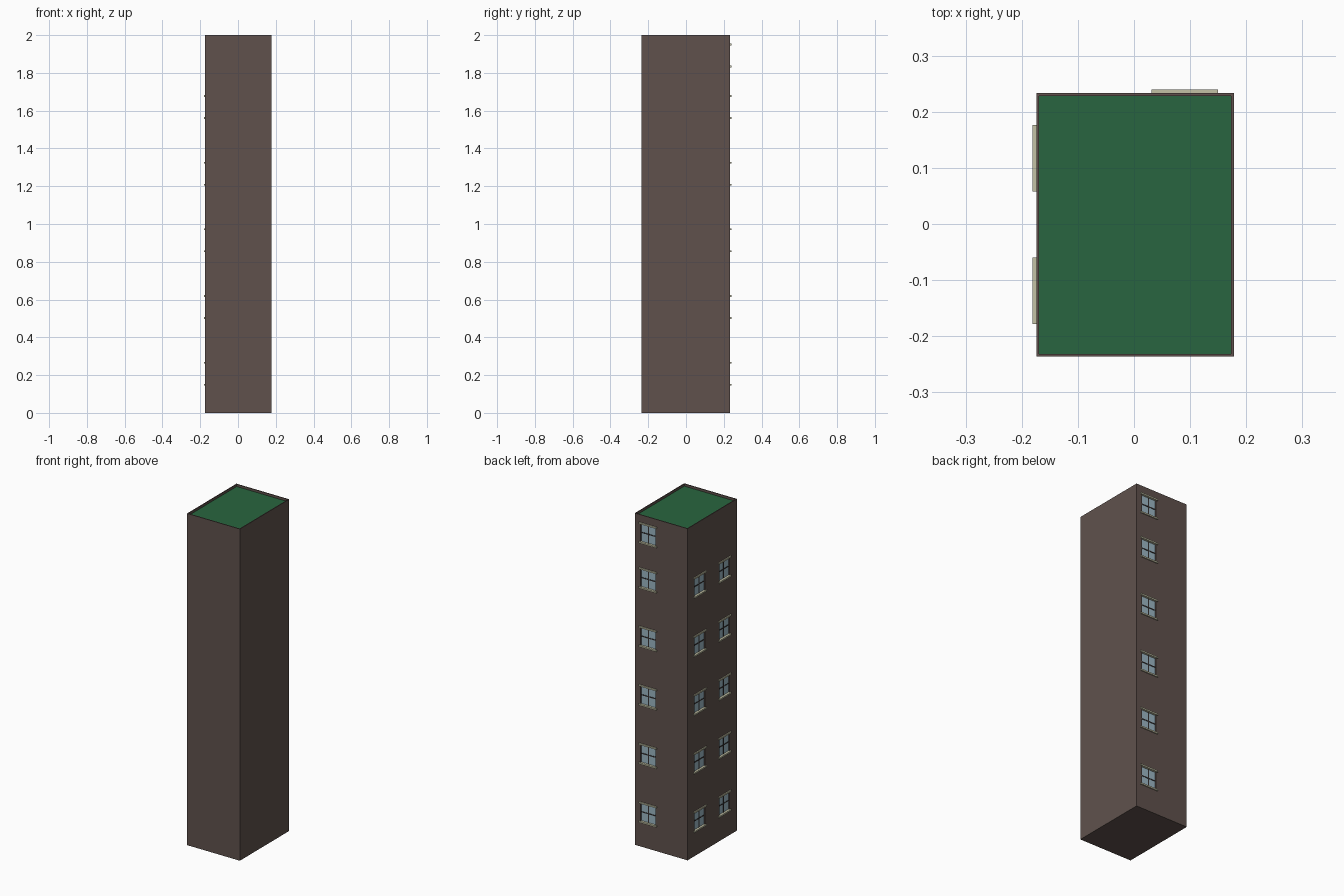
import bpy, bmesh
from mathutils import Matrix, Vector

if "Cube" in bpy.data.objects:
    bpy.data.objects.remove(bpy.data.objects["Cube"])


def material(name, rgb):
    m = bpy.data.materials.new(name)
    m.diffuse_color = (*rgb, 1)
    m.use_nodes = True
    m.node_tree.nodes["Principled BSDF"].inputs["Base Color"].default_value = m.diffuse_color
    return m


WALL = material("brown_wall", (0.115, 0.083, 0.073))
ROOF = material("green_roof", (0.022, 0.13, 0.05))
TRIM = material("cream_trim", (0.55, 0.54, 0.38))
GLASS = material("blue_glass", (0.33, 0.47, 0.55))
BAR = material("dark_bar", (0.035, 0.03, 0.03))

X0, X1, Y0, Y1, H = -0.174, 0.178, -0.2365, 0.2335, 2.0
RIM, DROP, DEPTH = 0.005, 0.015, 0.008
WIN_W, WIN_H, TRIM_W, TRIM_H, OUT = 0.098, 0.116, 0.118, 0.009, 0.0065


def boxes(name, items, mat):
    """One object out of (low corner, high corner, transform) boxes."""
    bm = bmesh.new()
    for lo, hi, xf in items:
        lo, hi = Vector(lo), Vector(hi)
        bmesh.ops.create_cube(bm, size=1, matrix=xf @ Matrix.Translation((lo + hi) / 2)
                              @ Matrix.Diagonal((*(hi - lo), 1)))
    bmesh.ops.recalc_face_normals(bm, faces=bm.faces)
    me = bpy.data.meshes.new(name)
    bm.to_mesh(me)
    bm.free()
    me.materials.append(mat)
    ob = bpy.data.objects.new(name, me)
    bpy.context.collection.objects.link(ob)
    return ob


# Window frames of reference: local x along the wall, y outward, z up
rows = [0.2075, 0.5605, 0.9135, 1.2665, 1.6195]
spots = [Matrix.Translation((0.0905, Y1, z)) for z in rows + [1.892]]
spots += [Matrix.Translation((X0, y, z)) @ Matrix.Rotation(1.5707963, 4, 'Z')
          for z in rows for y in (0.117, -0.119)]


def per_window(name, parts, mat):
    return boxes(name, [(lo, hi, xf) for xf in spots for lo, hi in parts], mat)


w, h, t = WIN_W / 2, WIN_H / 2, TRIM_W / 2
I = Matrix.Identity(4)

# Tower walls with window openings and roof recess
walls = boxes("walls", [((X0, Y0, 0), (X1, Y1, H), I)], WALL)
cutter = per_window("opening_cutter", [((-w, -DEPTH, -h), (w, 0.02, h))], WALL)
recess = boxes("roof_cutter", [((X0 + RIM, Y0 + RIM, H - DROP),
                                (X1 - RIM, Y1 - RIM, H + 0.1), I)], WALL)
for c in (cutter, recess):
    mod = walls.modifiers.new(c.name, 'BOOLEAN')
    mod.operation, mod.solver, mod.object = 'DIFFERENCE', 'EXACT', c
    c.hide_render = True
    c.hide_set(True)
bpy.context.view_layer.objects.active = walls
for mod in list(walls.modifiers):
    bpy.ops.object.modifier_apply(modifier=mod.name)
for c in (cutter, recess):
    bpy.data.objects.remove(c)

# Green roof surface
boxes("roof", [((X0 + RIM, Y0 + RIM, H - DROP - 0.002),
                (X1 - RIM, Y1 - RIM, H - DROP + 0.001), I)], ROOF)

# Glass panes, cross bars, lintels and sills
per_window("window_glass", [((-w, -DEPTH - 0.001, -h), (w, -DEPTH + 0.001, h))], GLASS)
b = 0.003
per_window("window_bars", [((-b, -DEPTH, -h), (b, -DEPTH + 0.003, h)),
                           ((-w, -DEPTH, -b), (w, -DEPTH + 0.003, b))], BAR)
per_window("lintels_and_sills",
           [((-t, -DEPTH, s * h - TRIM_H / 2), (t, OUT, s * h + TRIM_H / 2))
            for s in (1, -1)], TRIM)
